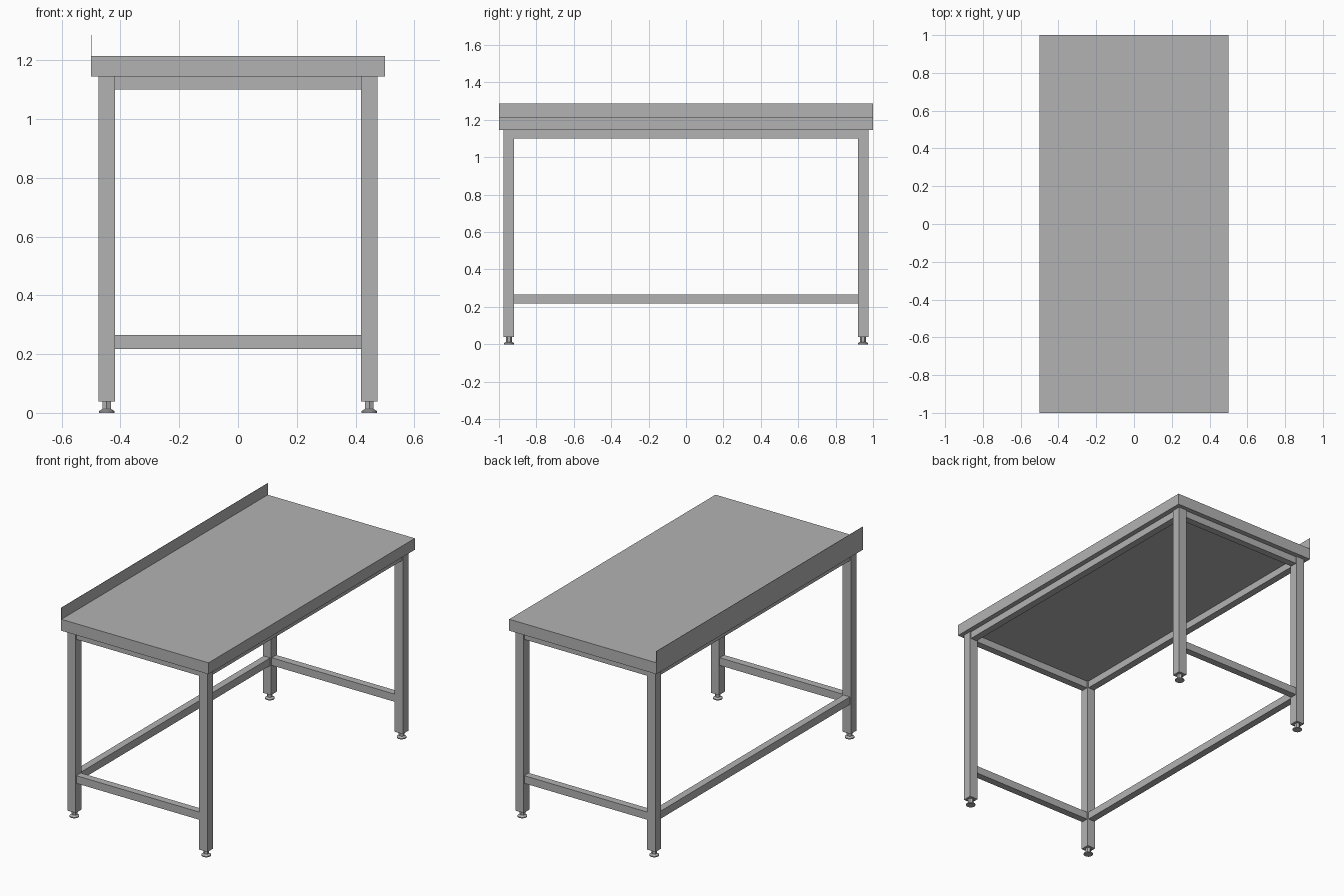
import bpy, bmesh
from mathutils import Matrix, Vector

cube = bpy.data.objects.get("Cube")
if cube:
    bpy.data.objects.remove(cube)

steel = bpy.data.materials.new("brushed_steel")
steel.use_nodes = True
grey = (0.45, 0.45, 0.45, 1)
steel.diffuse_color = grey
steel.node_tree.nodes["Principled BSDF"].inputs["Base Color"].default_value = grey


def finish(name, bm):
    bmesh.ops.recalc_face_normals(bm, faces=bm.faces)
    mesh = bpy.data.meshes.new(name)
    bm.to_mesh(mesh)
    bm.free()
    mesh.materials.append(steel)
    obj = bpy.data.objects.new(name, mesh)
    bpy.context.collection.objects.link(obj)
    return obj


def box(name, low, high):
    low, high = Vector(low), Vector(high)
    bm = bmesh.new()
    place = Matrix.Translation((low + high) / 2) @ Matrix.Diagonal((*(high - low), 1))
    bmesh.ops.create_cube(bm, size=1, matrix=place)
    return finish(name, bm)


def turned(bm, x, y, z0, z1, r0, r1, sides):
    bmesh.ops.create_cone(bm, cap_ends=True, segments=sides, radius1=r0, radius2=r1,
                          depth=z1 - z0, matrix=Matrix.Translation((x, y, (z0 + z1) / 2)))


# Main dimensions
half_x, half_y = 0.5, 1.0
top_z, rim_z, splash_z = 1.215, 1.145, 1.286
leg = 0.056
leg_x, leg_y = 0.447, 0.947
bar = 0.022
rail_low, shelf_low, shelf_high = 1.101, 0.218, 0.265

# Worktop with upstand along its rear edge
box("worktop", (-half_x, -half_y, rim_z), (half_x, half_y, top_z))
box("upstand", (-half_x, -half_y, top_z), (-half_x + 0.002, half_y, splash_z))

# Legs and adjustable feet
for sx, side in ((-1, "rear"), (1, "front")):
    for sy, end in ((-1, "near"), (1, "far")):
        x, y = sx * leg_x, sy * leg_y
        box(f"{side}_{end}_leg", (x - leg / 2, y - leg / 2, 0.038),
            (x + leg / 2, y + leg / 2, rim_z))
        bm = bmesh.new()
        turned(bm, x, y, 0, 0.006, 0.027, 0.027, 16)
        turned(bm, x, y, 0.006, 0.013, 0.027, 0.015, 16)
        turned(bm, x, y, 0.013, 0.038, 0.016, 0.016, 6)
        finish(f"{side}_{end}_foot", bm)

# Rails under the top and stretchers near the floor
inner_x, inner_y = leg_x - leg / 2, leg_y - leg / 2
for s, end in ((-1, "near"), (1, "far")):
    y = s * leg_y
    for part, low, high in (("rail", rail_low, rim_z), ("stretcher", shelf_low, shelf_high)):
        box(f"{end}_{part}", (-inner_x, y - bar, low), (inner_x, y + bar, high))
for s, side in ((-1, "rear"), (1, "front")):
    x = s * leg_x
    box(f"{side}_rail", (x - bar, -inner_y, rail_low), (x + bar, inner_y, rim_z))
box("rear_stretcher", (-leg_x - bar, -inner_y, shelf_low), (-leg_x + bar, inner_y, shelf_high))
